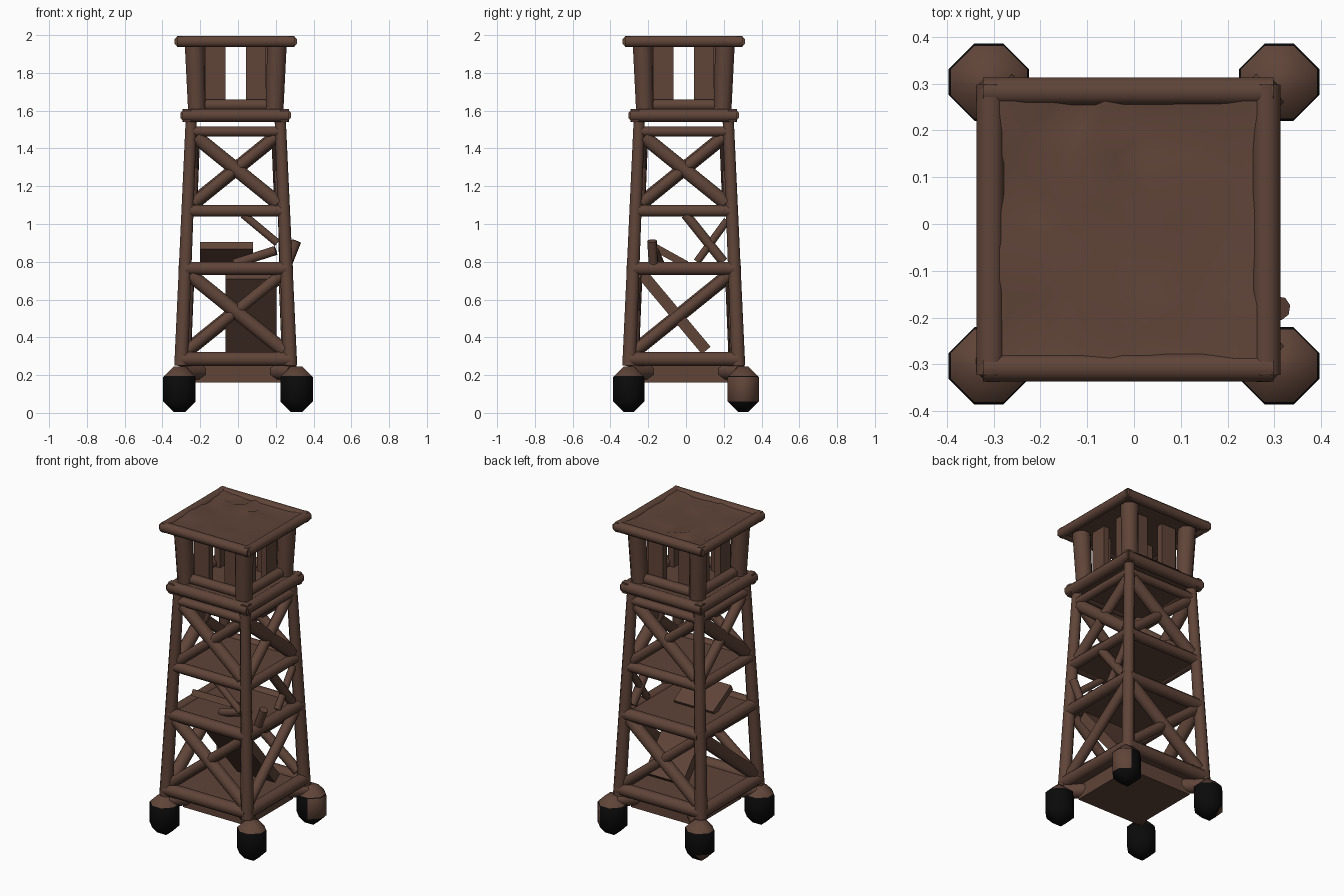
import bpy, bmesh, math, random
from mathutils import Vector, Matrix

random.seed(4)
old = bpy.data.objects.get("Cube")
if old:
    bpy.data.objects.remove(old, do_unlink=True)


def material(name, rgb):
    m = bpy.data.materials.new(name)
    m.use_nodes = True
    m.diffuse_color = (*rgb, 1)
    bsdf = next(n for n in m.node_tree.nodes if n.type == 'BSDF_PRINCIPLED')
    bsdf.inputs["Base Color"].default_value = (*rgb, 1)
    return m


WOOD = material("dark brown wood", (0.115, 0.058, 0.040))
BLACK = material("wheel black", (0.003, 0.003, 0.003))
CENTRE = Vector((-0.012, -0.012, 0))


def finish(bm, name, mats=(WOOD,)):
    mesh = bpy.data.meshes.new(name)
    bmesh.ops.recalc_face_normals(bm, faces=bm.faces)
    bm.to_mesh(mesh)
    bm.free()
    obj = bpy.data.objects.new(name, mesh)
    bpy.context.collection.objects.link(obj)
    for m in mats:
        mesh.materials.append(m)
    bpy.ops.object.select_all(action='DESELECT')
    obj.select_set(True)
    bpy.context.view_layer.objects.active = obj
    bpy.ops.object.shade_smooth_by_angle(angle=math.radians(46))


def box(name, centre, size, rot=Matrix()):
    bm = bmesh.new()
    bmesh.ops.create_cube(bm, size=1)
    m = Matrix.Translation(centre) @ rot @ Matrix.Diagonal((*size, 1))
    bmesh.ops.transform(bm, matrix=m, verts=bm.verts)
    finish(bm, name)


def log(name, a, b, r, r2=None):
    """Eight-sided rough timber from a to b."""
    a, b = Vector(a), Vector(b)
    d = b - a
    bm = bmesh.new()
    bmesh.ops.create_cone(bm, cap_ends=True, segments=8, radius1=r,
                          radius2=r2 or r, depth=d.length)
    bmesh.ops.rotate(bm, verts=bm.verts, matrix=Matrix.Rotation(math.pi / 8, 3, 'Z'))
    m = Matrix.Translation((a + b) / 2) @ d.to_track_quat('Z', 'Y').to_matrix().to_4x4()
    bmesh.ops.transform(bm, matrix=m, verts=bm.verts)
    finish(bm, name)


def half(z):
    """Half distance between leg centres at height z."""
    return 0.288 - 0.052 * (z - 0.28) / 1.26


def on_side(i, u, z, out):
    """Point on a side: u along it, out from the tower axis."""
    p = Matrix.Rotation(i * math.pi / 2, 3, 'Z') @ Vector((u, -out, z))
    return p + CENTRE


for i, side in enumerate(["front", "left", "back", "right"]):
    # Tapering corner legs
    log(side + "_leg", on_side(i, half(.25), .25, half(.25)),
        on_side(i, half(1.56), 1.56, half(1.56)), 0.039, 0.032)

    # Horizontal rails
    for z, r, name in ((.285, .04, "base"), (.765, .038, "lower"),
                       (1.07, .033, "middle"), (1.49, .028, "upper")):
        h = half(z)
        log(f"{side}_{name}_rail", on_side(i, -h, z, h), on_side(i, h, z, h), r)

    # Diagonal braces: crossed, except single lower ones beside the stair
    for z0, z1, name in ((.33, .73, "lower"), (1.11, 1.46, "upper")):
        for s in (-1, 1):
            single = {"left": 1, "right": -1}.get(side, s)
            if name == "lower" and s != single:
                continue
            h0, h1 = half(z0), half(z1)
            log(f"{side}_{name}_brace", on_side(i, -s * (h0 - .03), z0, h0 - .013),
                on_side(i, s * (h1 - .03), z1, h1 - .013), .036 - .004 * s)

    # Deck rim and cabin sill
    log(side + "_deck_rim", on_side(i, -.282, 1.575, .258), on_side(i, .282, 1.575, .258), .037)
    log(side + "_sill", on_side(i, -.21, 1.63, .2), on_side(i, .21, 1.63, .2), .032)

    # Cabin corner post and the recessed panels beside each window
    log(side + "_cabin_post", on_side(i, .205, 1.58, .205), on_side(i, .218, 1.95, .218), .05, .056)
    turn = Matrix.Rotation(i * math.pi / 2, 4, 'Z')
    for s in (-1, 1):
        box(side + "_cabin_panel", on_side(i, s * .107, 1.77, .165), (.105, .04, .36), turn)

    # Roof edge
    log(side + "_roof_edge", on_side(i, -.31, 1.966, .295), on_side(i, .31, 1.966, .295), .032)

# Short braces between the lower and middle rails
log("front_short_brace", on_side(0, .04, 1.05, .25), on_side(0, .22, .9, .255), .022)
log("left_short_brace", on_side(1, .01, 1.05, .25), on_side(1, .21, .8, .255), .028)
log("left_cross_brace", on_side(1, .07, .8, .25), on_side(1, .23, 1.02, .25), .022)

# Floors and chassis
box("chassis", (0, 0, .205), (.46, .46, .09))
box("base_floor", CENTRE + Vector((0, 0, .27)), (.56, .56, .04))
box("lower_floor", CENTRE + Vector((0, 0, .765)), (.52, .52, .04))
box("middle_floor", CENTRE + Vector((0, 0, 1.065)), (.49, .49, .04))
box("deck", CENTRE + Vector((0, 0, 1.58)), (.5, .5, .06))

# Uneven roof slab between the edge timbers
bm = bmesh.new()
bmesh.ops.create_grid(bm, x_segments=7, y_segments=7, size=.305)
for v in bm.verts:
    edge = max(abs(v.co.x), abs(v.co.y)) > .29
    if not edge:
        v.co += Vector([random.uniform(-.025, .025) for _ in range(2)] + [0])
    v.co.z = 1.988 if edge else 1.98 + random.uniform(-.014, .012)
    v.co += CENTRE
bmesh.ops.triangulate(bm, faces=bm.faces[:])
ret = bmesh.ops.extrude_face_region(bm, geom=bm.faces[:])
for g in ret["geom"]:
    if isinstance(g, bmesh.types.BMVert):
        g.co.z = 1.945
finish(bm, "roof")

# Sloping stair boards and protruding poles
box("lower_stair", (.07, -.06, .53), (.27, .52, .06),
    Matrix.Rotation(math.radians(-50), 4, 'X'))
box("upper_stair", (-.06, -.09, .835), (.28, .21, .04),
    Matrix.Rotation(math.radians(-29), 4, 'X'))
log("low_pole", (-.02, -.14, .79), (.2, -.17, .86), .026)
log("steep_pole", (.25, -.17, .76), (.31, -.18, .91), .026)

# Chunky wheels: black below, brown on top, with worn patches at the back
for sx in (-1, 1):
    for sy in (-1, 1):
        bm = bmesh.new()
        bmesh.ops.create_cube(bm, size=1)
        bmesh.ops.scale(bm, vec=(.172, .165, .24), verts=bm.verts)
        bmesh.ops.bevel(bm, geom=bm.edges[:], offset=.055, segments=1, affect='EDGES')
        bmesh.ops.translate(bm, vec=(sx * .31, sy * .303, .125), verts=bm.verts)
        bmesh.ops.bisect_plane(bm, geom=bm.verts[:] + bm.edges[:] + bm.faces[:],
                               plane_co=(0, 0, .195), plane_no=(0, 0, 1))
        bm.normal_update()
        for f in bm.faces:
            n = f.normal
            worn = sy > 0 and (n.x > .5 and abs(n.z) < .5 if sx > 0
                               else n.x < -.5 and n.z < -.5)
            top = f.calc_center_median().z > .195
            f.material_index = 0 if top or worn else 1
        name = ("back" if sy > 0 else "front") + ("_left" if sx > 0 else "_right")
        finish(bm, name + "_wheel", (WOOD, BLACK))
        log(name + "_axle_block", (sx * .2, sy * .2, .22), (sx * .29, sy * .29, .215), .045)
